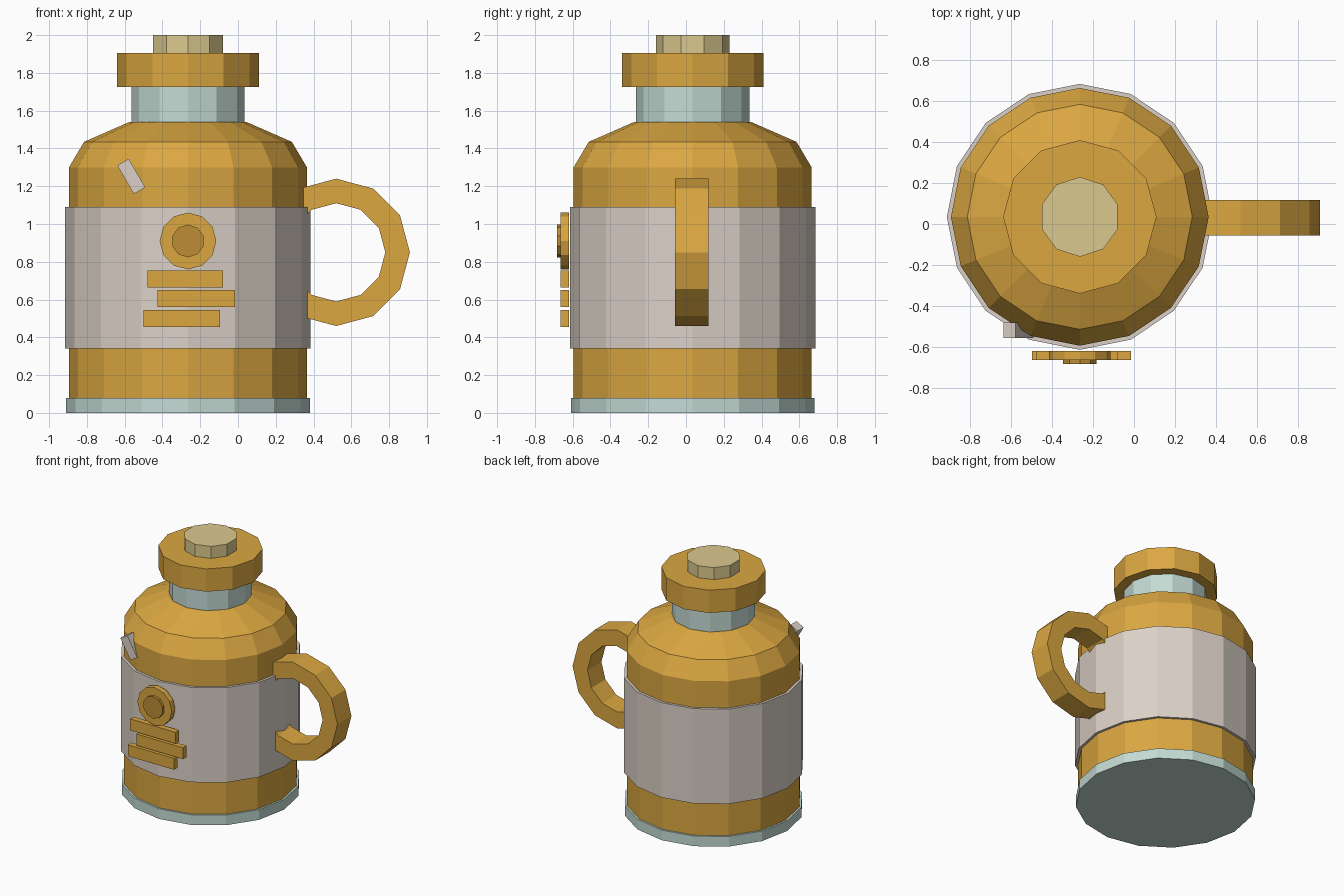
import bpy, bmesh, math
from mathutils import Matrix

if "Cube" in bpy.data.objects:
    bpy.data.objects.remove(bpy.data.objects["Cube"])

CX, CY = -0.265, 0.035   # axis of the flask


def material(name, rgb):
    m = bpy.data.materials.new(name)
    lin = [(c / 255 / 12.92 if c < 10 else ((c / 255 + 0.055) / 1.055) ** 2.4) for c in rgb]
    m.diffuse_color = (*lin, 1)
    m.use_nodes = True
    m.node_tree.nodes["Principled BSDF"].inputs["Base Color"].default_value = m.diffuse_color
    return m


GOLD = material("gold", (219, 167, 65))
GREY = material("warm grey", (219, 209, 199))
TEAL = material("pale teal", (196, 219, 212))
CREAM = material("cream", (219, 201, 142))
BRONZE = material("bronze", (190, 140, 53))


def finish(name, bm, mat):
    bmesh.ops.recalc_face_normals(bm, faces=bm.faces)
    me = bpy.data.meshes.new(name)
    bm.to_mesh(me)
    bm.free()
    me.materials.append(mat)
    ob = bpy.data.objects.new(name, me)
    bpy.context.collection.objects.link(ob)
    return ob


def lathe(name, profile, sides, mat, closed=False, matrix=None):
    """Stack of (radius, z) rings; capped, or joined end to end as a hollow ring."""
    bm = bmesh.new()
    rings = []
    for r, z in profile:
        angles = [math.pi / 2 + 2 * math.pi * i / sides for i in range(sides)]
        rings.append([bm.verts.new((r * math.cos(a), r * math.sin(a), z)) for a in angles])
    pairs = list(zip(rings, rings[1:]))
    if closed:
        pairs.append((rings[-1], rings[0]))
    else:
        bm.faces.new(rings[0])
        bm.faces.new(rings[-1])
    for a, b in pairs:
        for i in range(sides):
            j = (i + 1) % sides
            bm.faces.new((a[i], a[j], b[j], b[i]))
    bm.transform(matrix or Matrix.Translation((CX, CY, 0)))
    return finish(name, bm, mat)


def box(name, center, size, mat, turn=0):
    bm = bmesh.new()
    bmesh.ops.create_cube(bm, size=1)
    bm.transform(Matrix.Translation(center) @ Matrix.Rotation(turn, 4, 'Y')
                 @ Matrix.Diagonal((*size, 1)))
    return finish(name, bm, mat)


# Flask: base, body with shoulder, wrap band, neck, lid and knob
lathe("base", [(0.645, 0), (0.645, 0.08)], 16, TEAL)
lathe("body", [(0.63, 0.08), (0.63, 1.30), (0.55, 1.435), (0.31, 1.54)], 16, GOLD)
lathe("wrap_band", [(0.62, 0.34), (0.65, 0.34), (0.65, 1.09), (0.62, 1.09)], 16, GREY, closed=True)
lathe("neck", [(0.30, 1.53), (0.30, 1.73)], 12, TEAL)
lathe("lid", [(0.375, 1.725), (0.375, 1.905)], 12, GOLD)
lathe("knob", [(0.195, 1.90), (0.195, 2.0)], 10, CREAM)

# Handle: square section swept round an arc, ends sunk into the body
bm = bmesh.new()
sections = []
for k in range(-5, 6):
    a = math.radians(30 * k)
    sections.append([bm.verts.new((0.52 + r * math.cos(a), y, 0.85 + r * math.sin(a)))
                     for r, y in ((0.39, -0.057), (0.39, 0.118), (0.26, 0.118), (0.26, -0.057))])
for s, t in zip(sections, sections[1:]):
    for i in range(4):
        j = (i + 1) % 4
        bm.faces.new((s[i], s[j], t[j], t[i]))
bm.faces.new(sections[0])
bm.faces.new(sections[-1])
finish("handle", bm, GOLD)

# Badge on the front: two stacked discs facing -y
face_front = Matrix.Translation((CX, 0, 0.91)) @ Matrix.Rotation(math.pi / 2, 4, 'X')
lathe("badge_disc", [(0.15, 0.62), (0.15, 0.664)], 12, GOLD, matrix=face_front)
lathe("badge_center", [(0.087, 0.655), (0.087, 0.684)], 10, BRONZE, matrix=face_front)

# Three staggered bars under the badge
for n, (x, z, w) in enumerate([(-0.28, 0.71, 0.40), (-0.22, 0.605, 0.41), (-0.297, 0.50, 0.405)]):
    box(f"label_bar_{n + 1}", (x, -0.642, z), (w, 0.044, 0.09), GOLD)

# Tilted chip on the shoulder
box("shoulder_chip", (-0.565, -0.52, 1.252), (0.07, 0.075, 0.175), GREY, turn=math.radians(-30))
